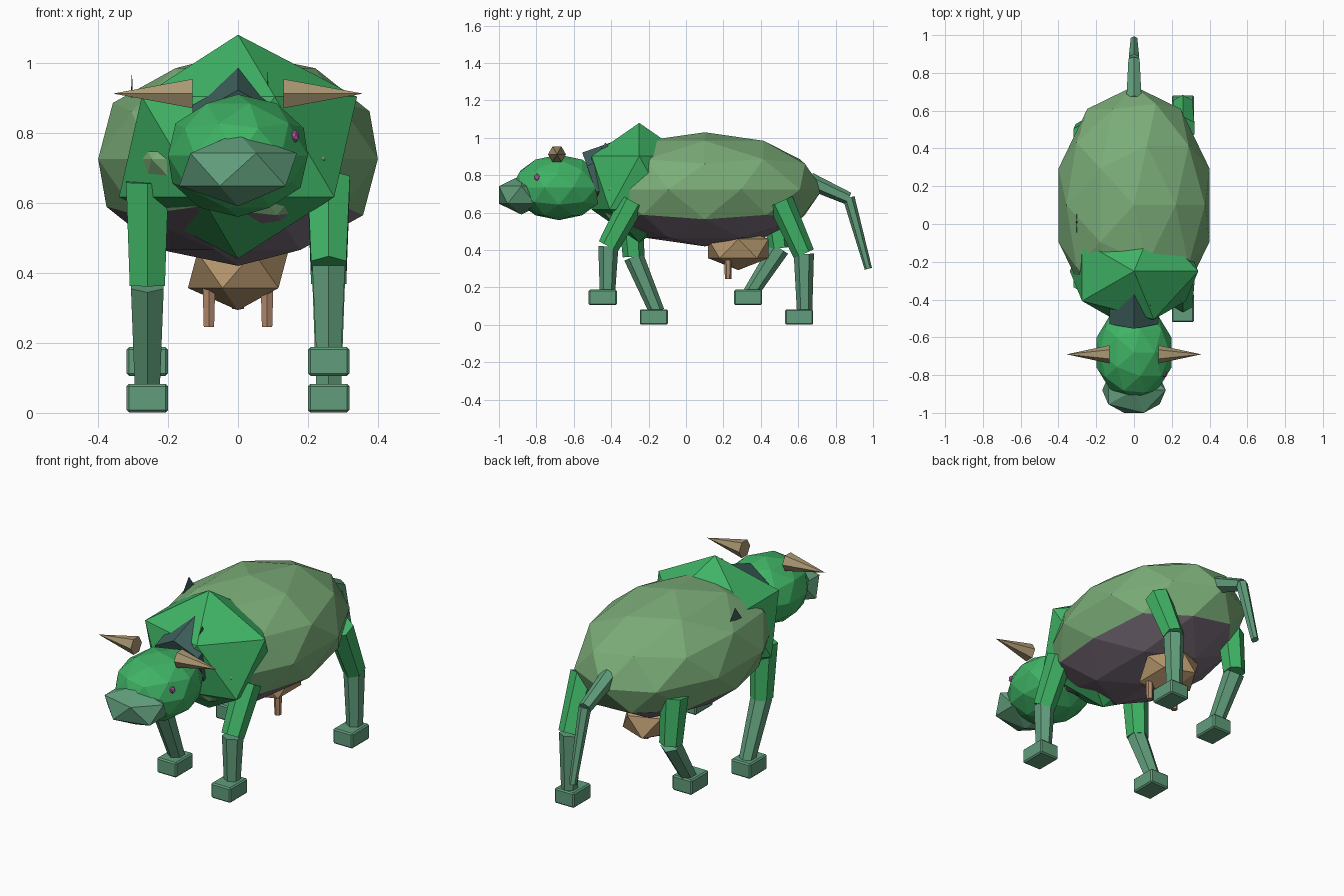
import bpy, bmesh
from mathutils import Vector, Matrix

if "Cube" in bpy.data.objects:
    bpy.data.objects.remove(bpy.data.objects["Cube"])


def material(name, rgb):
    m = bpy.data.materials.new(name)
    m.diffuse_color = (*rgb, 1)
    m.use_nodes = True
    m.node_tree.nodes["Principled BSDF"].inputs["Base Color"].default_value = m.diffuse_color
    return m


GREEN = material("green", (0.05, 0.45, 0.13))
HIDE = material("hide", (0.20, 0.42, 0.19))
BELLY = material("belly", (0.20, 0.16, 0.20))
PALE = material("pale_green", (0.12, 0.34, 0.20))
DARK = material("dark_teal", (0.05, 0.12, 0.11))
HORN = material("horn", (0.40, 0.31, 0.17))
SKIN = material("skin", (0.45, 0.30, 0.15))
TEAT = material("teat", (0.45, 0.25, 0.15))
EYE = material("eye", (0.45, 0.10, 0.35))


def finish(bm, name, *mats):
    me = bpy.data.meshes.new(name)
    bm.to_mesh(me)
    bm.free()
    for m in mats:
        me.materials.append(m)
    ob = bpy.data.objects.new(name, me)
    bpy.context.collection.objects.link(ob)
    return ob


def ball(name, center, radii, level, *mats):
    bm = bmesh.new()
    bmesh.ops.create_icosphere(bm, subdivisions=level, radius=1)
    if len(mats) > 1:  # second colour on the underside
        for f in bm.faces:
            if f.calc_center_median().z < -0.45:
                f.material_index = 1
    bm.transform(Matrix.Translation(center) @ Matrix.Diagonal((*radii, 1)))
    return finish(bm, name, *mats)


def rod(name, a, b, ra, rb, mat, sides=6):
    a, b = Vector(a), Vector(b)
    d = b - a
    bm = bmesh.new()
    bmesh.ops.create_cone(bm, cap_ends=True, segments=sides, radius1=ra,
                          radius2=rb, depth=d.length)
    turn = Vector((0, 0, 1)).rotation_difference(d).to_matrix().to_4x4()
    bm.transform(Matrix.Translation((a + b) / 2) @ turn)
    return finish(bm, name, mat)


# Torso, shoulders, head
ball("body", (0, 0.10, 0.725), (0.42, 0.63, 0.305), 2, HIDE, BELLY)
ball("shoulders", (0, -0.25, 0.76), (0.38, 0.30, 0.32), 1, GREEN)
rod("neck", (0, -0.22, 0.88), (0, -0.505, 0.78), 0.15, 0.15, DARK)
ball("head", (0, -0.68, 0.735), (0.21, 0.25, 0.175), 2, GREEN)
ball("muzzle", (0, -0.88, 0.695), (0.188, 0.141, 0.105), 1, PALE)
ball("eye", (0.163, -0.797, 0.79), (0.013, 0.016, 0.02), 1, EYE)

# Horns and teats
for s, side in ((-1, "left"), (1, "right")):
    rod(side + "_horn", (s * 0.13, -0.69, 0.912), (s * 0.357, -0.69, 0.912),
        0.048, 0, HORN)
    rod(side + "_teat", (s * 0.083, 0.225, 0.245), (s * 0.083, 0.225, 0.37),
        0.017, 0.021, TEAT)

# Thin ears, set where the views show them
for side, pos in (("left", (-0.303, 0.01, 0)), ("right", (0.085, -0.43, 0))):
    ear = rod(side + "_ear", (0, 0, 0.84), (0, 0, 0.975), 0.10, 0, DARK, 4)
    ear.scale.x = 0.06
    ear.location = pos

# Udder
ball("udder", (0, 0.28, 0.408), (0.16, 0.19, 0.115), 1, SKIN)

# Walking legs: side, hip, knee, ankle and hoof (y, z) positions
legs = {
    "front_right": (1, (-0.285, 0.66), (-0.415, 0.42), (-0.42, 0.17), (-0.445, 0.147)),
    "front_left": (-1, (-0.30, 0.66), (-0.28, 0.365), (-0.155, 0.07), (-0.172, 0.042)),
    "rear_right": (1, (0.505, 0.66), (0.63, 0.38), (0.634, 0.07), (0.605, 0.042)),
    "rear_left": (-1, (0.47, 0.66), (0.50, 0.41), (0.345, 0.17), (0.332, 0.147)),
}
for name, (s, hip, knee, ankle, hoof) in legs.items():
    x = s * 0.259
    rod(name + "_upper_leg", (x, *hip), (x, *knee), 0.07, 0.058, GREEN)
    rod(name + "_lower_leg", (x, *knee), (x, *ankle), 0.054, 0.041, PALE)
    bm = bmesh.new()
    bmesh.ops.create_cube(bm, size=1)
    bm.transform(Matrix.Translation((x, *hoof))
                 @ Matrix.Diagonal((0.118, 0.15, 0.082, 1)))
    bmesh.ops.bevel(bm, geom=bm.edges[:], offset=0.007, segments=1,
                    affect='EDGES')
    finish(bm, name + "_hoof", PALE)

# Tail in two pieces
rod("tail_base", (0, 0.66, 0.77), (0, 0.87, 0.675), 0.046, 0.034, PALE)
rod("tail_tip", (0, 0.87, 0.68), (0, 0.975, 0.30), 0.032, 0.02, PALE)
